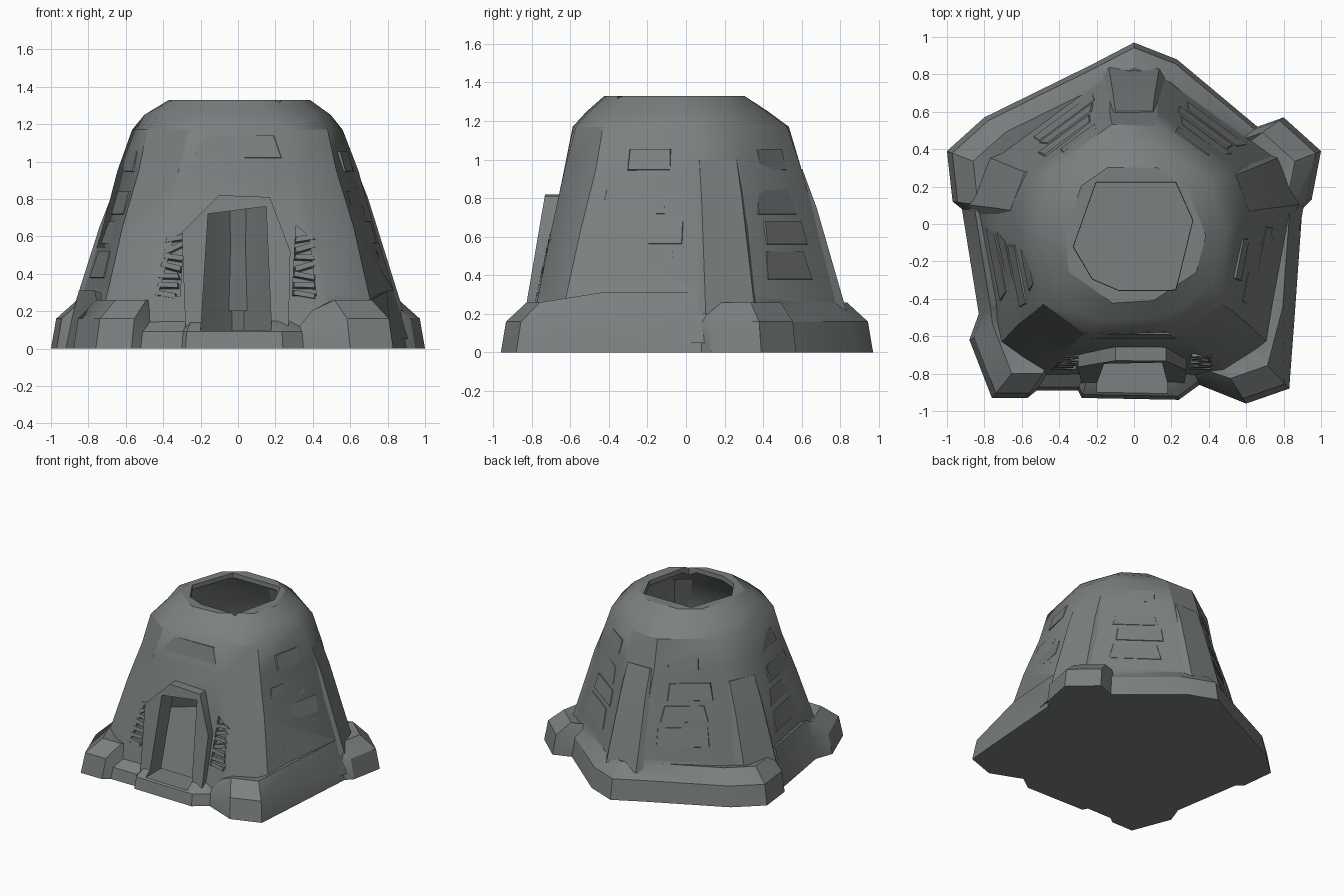
import bpy, bmesh, math, random
from mathutils import Vector

random.seed(4)
if "Cube" in bpy.data.objects:
    bpy.data.objects.remove(bpy.data.objects["Cube"])

stone = bpy.data.materials.new("grey_stone")
stone.use_nodes = True
COLOUR = (0.2, 0.215, 0.215, 1)
stone.diffuse_color = COLOUR
stone.node_tree.nodes["Principled BSDF"].inputs["Base Color"].default_value = COLOUR

# Wall corners, anticlockwise from the back, at the foot and at the shoulder
FOOT_Z, SHOULDER_Z = 0.25, 1.17
FOOT = [(0, .90), (-.88, .25), (-.68, -.78), (.68, -.78), (.88, .25)]
SHOULDER = [(0, .62), (-.60, .18), (-.45, -.58), (.45, -.58), (.60, .18)]
CENTRE = Vector((0, -.07, 0))


def loft(name, rings):
    """Closed solid through rings with equal point counts."""
    bm = bmesh.new()
    loops = [[bm.verts.new(p) for p in ring] for ring in rings]
    n = len(loops[0])
    for a, b in zip(loops, loops[1:]):
        for i in range(n):
            j = (i + 1) % n
            bm.faces.new((a[i], a[j], b[j], b[i]))
    bm.faces.new(loops[0][::-1])
    bm.faces.new(loops[-1])
    bmesh.ops.recalc_face_normals(bm, faces=bm.faces)
    mesh = bpy.data.meshes.new(name)
    bm.to_mesh(mesh)
    bm.free()
    mesh.materials.append(stone)
    obj = bpy.data.objects.new(name, mesh)
    bpy.context.collection.objects.link(obj)
    return obj


def combine(target, other, operation):
    """Apply a boolean and drop the helper."""
    mod = target.modifiers.new("cut", "BOOLEAN")
    mod.operation, mod.object, mod.solver = operation, other, "EXACT"
    bpy.context.view_layer.objects.active = target
    bpy.ops.object.modifier_apply(modifier=mod.name)
    bpy.data.objects.remove(other)


def corner(i, z):
    t = (z - FOOT_Z) / (SHOULDER_Z - FOOT_Z)
    return Vector((*FOOT[i % 5], z)).lerp(Vector((*SHOULDER[i % 5], z)), t)


def wall(i, u, z):
    return corner(i, z).lerp(corner(i + 1, z), u)


def ring(z, bevel, scale=1, shape_z=None, jitter=0):
    """Pentagon with cut corners at height z."""
    shape_z = z if shape_z is None else shape_z
    points = []
    for i in range(5):
        for u, k in ((1 - bevel, i - 1), (bevel, i)):
            p = CENTRE + (wall(k, u, shape_z) - CENTRE) * scale
            p.z = z
            p.x += random.uniform(-jitter, jitter)
            p.y += random.uniform(-jitter, jitter)
            points.append(p)
    return points


def front_prism(name, profile, near, far, lean=0):
    """Extrude an x-z profile along y, leaning back with height."""
    return loft(name, [[(x, y + lean * z, z) for x, z in profile] for y in (near, far)])


def slab(name, i, u, z, width, height, proud, tilt=0):
    """Tapered stone set into wall i."""
    along = (corner(i + 1, z) - corner(i, z)).normalized()
    up = (wall(i, u, z + .1) - wall(i, u, z)).normalized()
    out = along.cross(up).normalized()
    if out.dot(wall(i, u, z) - CENTRE - Vector((0, 0, z))) < 0:
        out = -out
    c, s = math.cos(tilt), math.sin(tilt)
    across, rise = along * c + up * s, up * c - along * s
    centre = wall(i, u, z)
    skew = random.uniform(.7, 1)
    rings = []
    for depth, k in ((-.03, 1.05), (proud, .92)):
        w, h = width * k / 2, height * k / 2
        rings.append([centre + out * depth + across * a * w + rise * b * h
                      for a, b in ((-1, -1), (1, -1), (skew, 1), (-skew, 1))])
    return loft(name, rings)


# Main tapered shell
body = loft("hut_shell", [
    ring(.05, .15), ring(.30, .15, jitter=.006), ring(.65, .17, jitter=.008),
    ring(.95, .19, jitter=.01), ring(1.17, .21, jitter=.01),
    ring(1.25, .27, .87, 1.17, .015), ring(1.33, .32, .68, 1.17, .01)])

# Rough footing: low at the doorstep, raised along the sides, stones at the corners
OUTLINE = [(0, .97), (-.23, .85), (-.8, .57), (-1, .39), (-.97, .12), (-.92, .08),
           (-.83, -.48), (-.88, -.62), (-.76, -.93), (-.57, -.93), (-.52, -.89),
           (-.3, -.89), (-.28, -.93), (.24, -.94), (.35, -.86), (.6, -.96),
           (.83, -.88), (.86, -.48), (.9, .08), (.95, .13), (1, .39), (.8, .57),
           (.66, .52), (.23, .88)]


def footing_point(x, y, level):
    if level == 3:
        z, k = .2, .6
    elif y < -.8 and abs(x) < .55:
        z, k = ((0, 1), (.09, .98), (.16, .88))[level]
    elif abs(x) > .8 and -.5 < y < .1:
        z, k = ((0, 1), (.16, .965), (.31, .925))[level]
    else:
        z, k = ((0, 1), (.16, .972), (.26, .86))[level]
    return (x * k, y * k, z)


footing = loft("footing", [[footing_point(x, y, n) for x, y in OUTLINE] for n in range(4)])
combine(body, footing, "UNION")

# Hollow room under a thin roof with a crooked opening
room = loft("room_cutter", [ring(.09, .04, .85), ring(.9, .08, .85), ring(1.14, .12, .85),
                            ring(1.23, .26, .73, 1.17), ring(1.295, .3, .62, 1.17)])
combine(body, room, "DIFFERENCE")
HOLE = [(-.2, .22), (-.32, -.12), (-.22, -.29), (-.08, -.35), (.22, -.35), (.31, .02), (.22, .22)]
combine(body, loft("hole_cutter", [
    [(x * k, y * k, z) for x, y in HOLE] for z, k in ((1.1, .97), (1.4, 1.03))]),
    "DIFFERENCE")

# Doorway and the two ragged niches beside it
DOOR = [(-.2, .1), (.18, .1), (.15, .76), (-.16, .72)]
combine(body, front_prism("door_cutter", DOOR, -1.2, -.3), "DIFFERENCE")
for niche in ([(-.43, .28), (-.31, .28), (-.29, .62), (-.34, .6)],
              [(.29, .28), (.42, .28), (.38, .6), (.31, .66)]):
    combine(body, front_prism("niche_cutter", niche, -1, -.79, .19), "DIFFERENCE")

# Door frame
FRAME = [(-.28, .08), (-.3, .62), (-.1, .82), (.17, .81), (.28, .52), (.27, .08),
         (.18, .08), (.15, .76), (-.16, .72), (-.2, .08)]
front_prism("door_frame", FRAME, -.87, -.72, .17)

# Splintered stones in the niches
for side, name in ((-1, "left"), (1, "right")):
    for k in range(7):
        z = .29 + k * .05
        x = .385 - k * .009 if side < 0 else .355
        half = corner(3, z).x
        u = (side * x + half) / (2 * half)
        slab(f"niche_stone_{name}_{k}", 2, u, z, .12, .03, .006,
             random.uniform(-.5, .5))

# Buttresses that melt into the back three corners
for i, top in ((0, .95), (1, .85), (4, 1.0)):
    rings = []
    for z, spread, push in ((.2, .24, .02), (top - .2, .23, .01), (top, .2, -.01)):
        a, b = wall(i - 1, 1 - spread, z), wall(i, spread, z)
        c, d = wall(i - 1, .85, z), wall(i, .15, z)
        out = (corner(i, z) - Vector((0, 0, z))).normalized()
        rings.append([a - out * .025, c + out * push, d + out * push, b - out * .025])
    loft(f"corner_buttress_{i}", rings)

# Courses of nearly flush wall stones
COURSES = [(.45, .42, .16), (.62, .38, .13), (.78, .36, .14), (1.0, .24, .12)]
for i in (0, 1, 3, 4):
    for n, (z, width, height) in enumerate(COURSES):
        slab(f"wall_stone_{i}_{n}", i, .5 + random.uniform(-.06, .06), z,
             width, height, random.uniform(.002, .006))
slab("brow_stone", 2, .5, 1.08, .5, .13, .003)

# Soft shading with crisp edges
for obj in bpy.context.collection.objects:
    if obj.type == "MESH" and obj.data.materials and obj.data.materials[0] == stone:
        bpy.ops.object.select_all(action="DESELECT")
        obj.select_set(True)
        bpy.context.view_layer.objects.active = obj
        bpy.ops.object.shade_smooth_by_angle(angle=math.radians(33))
